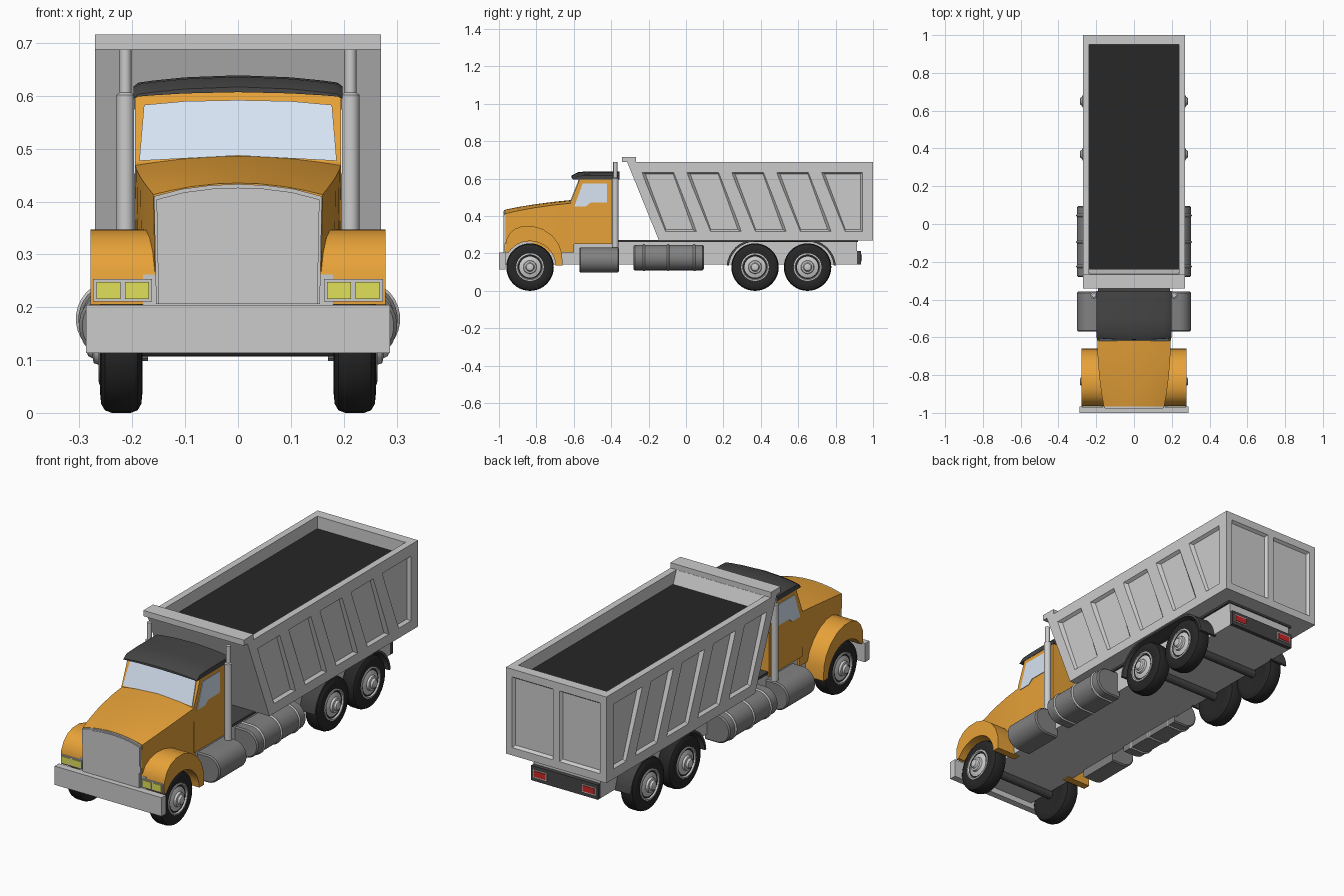
import bpy, bmesh, math
from math import sin, cos, pi, radians

if "Cube" in bpy.data.objects:
    bpy.data.objects.remove(bpy.data.objects["Cube"])

ORANGE = ("orange_paint", (0.8, 0.36, 0.04, 1))
BLACK = ("black", (0.02, 0.02, 0.02, 1))
DARK = ("dark_grey", (0.06, 0.06, 0.06, 1))
STEEL = ("tank_grey", (0.22, 0.22, 0.22, 1))
GLASS = ("glass", (0.68, 0.78, 0.9, 1))
YELLOW = ("lamp_yellow", (0.75, 0.75, 0.1, 1))
RED = ("lamp_red", (0.6, 0.02, 0.02, 1))


def loft(name, parts, color=None, mirror=False, smooth=False):
    """Each part is a list of closed rings, skinned together and capped."""
    bm = bmesh.new()
    for rings in parts:
        for s in ((1, -1) if mirror else (1,)):
            vs = [[bm.verts.new((s * x, y, z)) for x, y, z in r] for r in rings]
            n = len(vs[0])
            for a, b in zip(vs, vs[1:]):
                for i in range(n):
                    j = (i + 1) % n
                    bm.faces.new((a[i], a[j], b[j], b[i]))
            bm.faces.new(vs[0])
            bm.faces.new(vs[-1])
    bmesh.ops.recalc_face_normals(bm, faces=bm.faces)
    me = bpy.data.meshes.new(name)
    bm.to_mesh(me)
    bm.free()
    ob = bpy.data.objects.new(name, me)
    bpy.context.collection.objects.link(ob)
    if color:
        m = bpy.data.materials.get(color[0]) or bpy.data.materials.new(color[0])
        m.diffuse_color = color[1]
        m.use_nodes = True
        m.node_tree.nodes["Principled BSDF"].inputs["Base Color"].default_value = m.diffuse_color
        me.materials.append(m)
    if smooth:
        bpy.ops.object.select_all(action='DESELECT')
        ob.select_set(True)
        bpy.context.view_layer.objects.active = ob
        bpy.ops.object.shade_smooth_by_angle(angle=radians(32))
    return ob


def prism(prof, x0, x1):
    """Side profile (y, z) pushed from x0 to x1."""
    return [[(x, y, z) for y, z in prof] for x in (x0, x1)]


def box(x0, x1, y0, y1, z0, z1):
    return prism([(y0, z0), (y1, z0), (y1, z1), (y0, z1)], x0, x1)


def lathe(c, prof, axis, n=40):
    """Spin (offset, radius) pairs around the x or z axis through c."""
    rings = []
    for d, r in prof:
        ring = []
        for i in range(n):
            u, v = r * cos(2 * pi * i / n), r * sin(2 * pi * i / n)
            o = (d, u, v) if axis == 'x' else (u, v, d)
            ring.append(tuple(c[k] + o[k] for k in range(3)))
        rings.append(ring)
    return rings


def arc(cy, cz, r, a0, a1, n):
    return [(cy + r * cos(radians(a0 + (a1 - a0) * i / n)),
             cz + r * sin(radians(a0 + (a1 - a0) * i / n))) for i in range(n + 1)]


def cut(ob, cutter):
    mod = ob.modifiers.new("cut", 'BOOLEAN')
    mod.object, mod.operation, mod.solver = cutter, 'DIFFERENCE', 'EXACT'
    cutter.hide_render = True
    bpy.context.view_layer.update()
    dg = bpy.context.evaluated_depsgraph_get()
    new = bpy.data.meshes.new_from_object(ob.evaluated_get(dg))
    ob.modifiers.clear()
    ob.data = new
    bpy.data.objects.remove(cutter)


# Dump bed with open top and recessed panels
bed = loft("dump_bed", [prism([(-0.145, 0.27), (1, 0.27), (1, 0.69), (-0.315, 0.69)], -0.271, 0.271)])
cut(bed, loft("bed_cavity", [prism([(-0.24, 0.625), (0.95, 0.625), (0.95, 0.75), (-0.29, 0.75)], -0.238, 0.238)]))
panels = [[(-0.24 + 0.24 * i, 0.636), (-0.065 + 0.24 * i, 0.636),
           (0.06 + 0.24 * i, 0.316), (-0.11 + 0.24 * i, 0.316)] for i in range(4)]
panels.append([(0.72, 0.636), (0.946, 0.636), (0.946, 0.316), (0.85, 0.316)])
side = []
for p in panels:
    my, mz = sum(q[0] for q in p) / 4, sum(q[1] for q in p) / 4
    inner = [(0.256, my + (y - my) * 0.85, mz + (z - mz) * 0.93) for y, z in p]
    side.append([inner, [(0.275, y, z) for y, z in p]])
cut(bed, loft("side_panel_cutter", side, mirror=True))
rear = [[(x, y, z) for x, z in ((0.015 + e, 0.305 + e), (0.24 - e, 0.305 + e),
        (0.24 - e, 0.655 - e), (0.015 + e, 0.655 - e))] for y, e in ((0.986, 0.012), (1.004, 0))]
cut(bed, loft("tailgate_cutter", [rear], mirror=True))
loft("bed_front_lip", [box(-0.271, 0.271, -0.342, -0.267, 0.688, 0.716)])
loft("bed_load", [box(-0.2375, 0.2375, -0.239, 0.949, 0.62, 0.63)], BLACK)

# Chassis, deck and bumper
loft("chassis", [box(-0.18, 0.18, -0.965, 0.915, 0.14, 0.262)])
loft("deck_plate", [box(-0.19, 0.19, -0.37, 0.92, 0.26, 0.272)], DARK)
loft("front_bumper", [box(-0.288, 0.288, -1, -0.966, 0.113, 0.204)])
loft("rear_light_bar", [box(-0.18, 0.18, 0.915, 0.935, 0.14, 0.212)], DARK)
loft("tail_light_frame", [box(0.095, 0.168, 0.93, 0.937, 0.158, 0.196)], None, True)
loft("tail_light", [box(0.1, 0.163, 0.93, 0.94, 0.163, 0.191)], RED, True)

# Hood with crowned cross-section, widening to the rear
hood = []
for y, w, e, c in ((-0.965, 0.16, 0.413, 0.435), (-0.9, 0.172, 0.428, 0.448), (-0.8, 0.185, 0.446, 0.464),
                   (-0.7, 0.192, 0.46, 0.477), (-0.6, 0.195, 0.47, 0.487)):
    ts = [-1, -0.8, -0.55, -0.25, 0, 0.25, 0.55, 0.8, 1]
    hood.append([(-w + 0.004, y, 0.205)] + [(t * w, y, c - (c - e) * t * t) for t in ts] + [(w - 0.004, y, 0.205)])
loft("hood", [hood], ORANGE, smooth=True)


def grille_ring(y, s):
    pts = [(-0.155, 0.206), (-0.159, 0.41), (-0.105, 0.424), (-0.05, 0.431), (0, 0.433)]
    pts += [(-x, z) for x, z in pts[-2::-1]]
    return [(x * s, y, 0.206 + (z - 0.206) * s + 0.0) for x, z in pts]


loft("grille_frame", [[grille_ring(-0.96, 1), grille_ring(-0.974, 1)]])
loft("grille", [[grille_ring(-0.97, 0.97), grille_ring(-0.977, 0.97)]])

# Cab, roof and windows
loft("cab", [prism([(-0.617, 0.25), (-0.617, 0.475), (-0.565, 0.607), (-0.36, 0.607), (-0.36, 0.25)],
                   -0.195, 0.195)], ORANGE)
roof = []
for x in (-0.198, -0.188, -0.16, -0.1, 0, 0.1, 0.16, 0.188, 0.198):
    d = 0.014 * (x / 0.19) ** 2 + (0.006 if abs(x) > 0.19 else 0)
    roof.append([(x, -0.603 - 0.01 + d * 0.5, 0.607 - d * 0.6), (x, -0.612 + d * 0.5, 0.617 - d),
                 (x, -0.575, 0.636 - d), (x, -0.5, 0.639 - d), (x, -0.355, 0.639 - d), (x, -0.355, 0.607 - d * 0.6)])
loft("roof", [roof], DARK, smooth=True)
shield = [(-0.187, 0.477), (0, 0.487), (0.187, 0.477), (0.178, 0.583), (0.1, 0.59), (0, 0.592), (-0.1, 0.59), (-0.178, 0.583)]
loft("windshield", [[[(x, -0.617 + (z - 0.475) * 0.394 + o, z) for x, z in shield] for o in (0.01, -0.004)]], GLASS)
loft("side_window", [prism([(-0.597, 0.452), (-0.552, 0.575), (-0.422, 0.575), (-0.422, 0.472), (-0.51, 0.472),
                            (-0.535, 0.452)], 0.185, 0.198)], GLASS, True)

# Front fenders with wheel arches and headlights
fender = [(-0.965, 0.205), (-0.963, 0.268), (-0.945, 0.305), (-0.915, 0.332), (-0.875, 0.346), (-0.82, 0.347),
          (-0.765, 0.33), (-0.715, 0.295), (-0.68, 0.25), (-0.663, 0.2), (-0.66, 0.135)]
fender += arc(-0.834, 0.128, 0.138, 3, 146, 16)
loft("front_fender", [prism(fender, 0.15, 0.279)], ORANGE, True, True)
loft("headlight_frame", [box(0.163, 0.274, -0.971, -0.96, 0.211, 0.253)], None, True)
loft("headlight", [box(a, a + 0.046, -0.974, -0.96, 0.216, 0.248) for a in (0.168, 0.222)], YELLOW, True)

# Wheels
tyre = [(-0.036, 0.07), (-0.04, 0.09), (-0.038, 0.11), (-0.031, 0.122), (-0.018, 0.127)]
tyre += [(-d, r) for d, r in tyre[::-1]]
rim = [(0.02, 0.074), (0.041, 0.074), (0.043, 0.067), (0.034, 0.062), (0.04, 0.045), (0.042, 0.036),
       (0.052, 0.033), (0.054, 0.024), (0.063, 0.019), (0.066, 0.01)]
for label, y in (("front", -0.834), ("middle", 0.369), ("rear", 0.65)):
    loft(label + "_tyres", [lathe((0.221, y, 0.127), tyre, 'x')], BLACK, True, True)
    loft(label + "_rims", [lathe((0.221, y, 0.127), rim, 'x', 32)], None, True, True)
    loft(label + "_axle", [lathe((0, y, 0.127), [(-0.2, 0.02), (0.2, 0.02)], 'x', 12)], DARK)

# Rear mudguards over both rear axles
guard = arc(0.65, 0.122, 0.152, 5, 90, 8) + arc(0.369, 0.122, 0.152, 90, 175, 8)
guard += arc(0.369, 0.122, 0.141, 175, 90, 8) + arc(0.65, 0.122, 0.141, 90, 5, 8)
loft("rear_mudguard", [prism(guard, 0.17, 0.262)], DARK, True, True)


# Side tanks: flat inside, round outside
def tank_ring(y, r, cz):
    return [(0.17, y, cz - r)] + [(0.234 + r * cos(radians(a)), y, cz + r * sin(radians(a)))
                                  for a in range(-90, 91, 12)] + [(0.17, y, cz + r)]


def tank(name, y0, y1, r, cz, color):
    loft(name, [[tank_ring(y, q, cz) for y, q in ((y0, r - 0.006), (y0 + 0.006, r), (y1 - 0.006, r), (y1, r - 0.006))]],
         color, True, True)


tank("step_tank", -0.57, -0.358, 0.067, 0.165, STEEL)
tank("fuel_tank", -0.28, 0.095, 0.068, 0.178, STEEL)
for i, y in enumerate((-0.225, -0.095, 0.045)):
    tank("tank_band_%d" % (i + 1), y - 0.008, y + 0.008, 0.073, 0.178, None)

# Exhaust stacks
stack = [(0.23, 0.017), (0.602, 0.017), (0.606, 0.011), (0.688, 0.011)]
loft("exhaust_stack", [lathe((0.213, -0.378, 0), stack, 'z', 24)], None, True, True)
